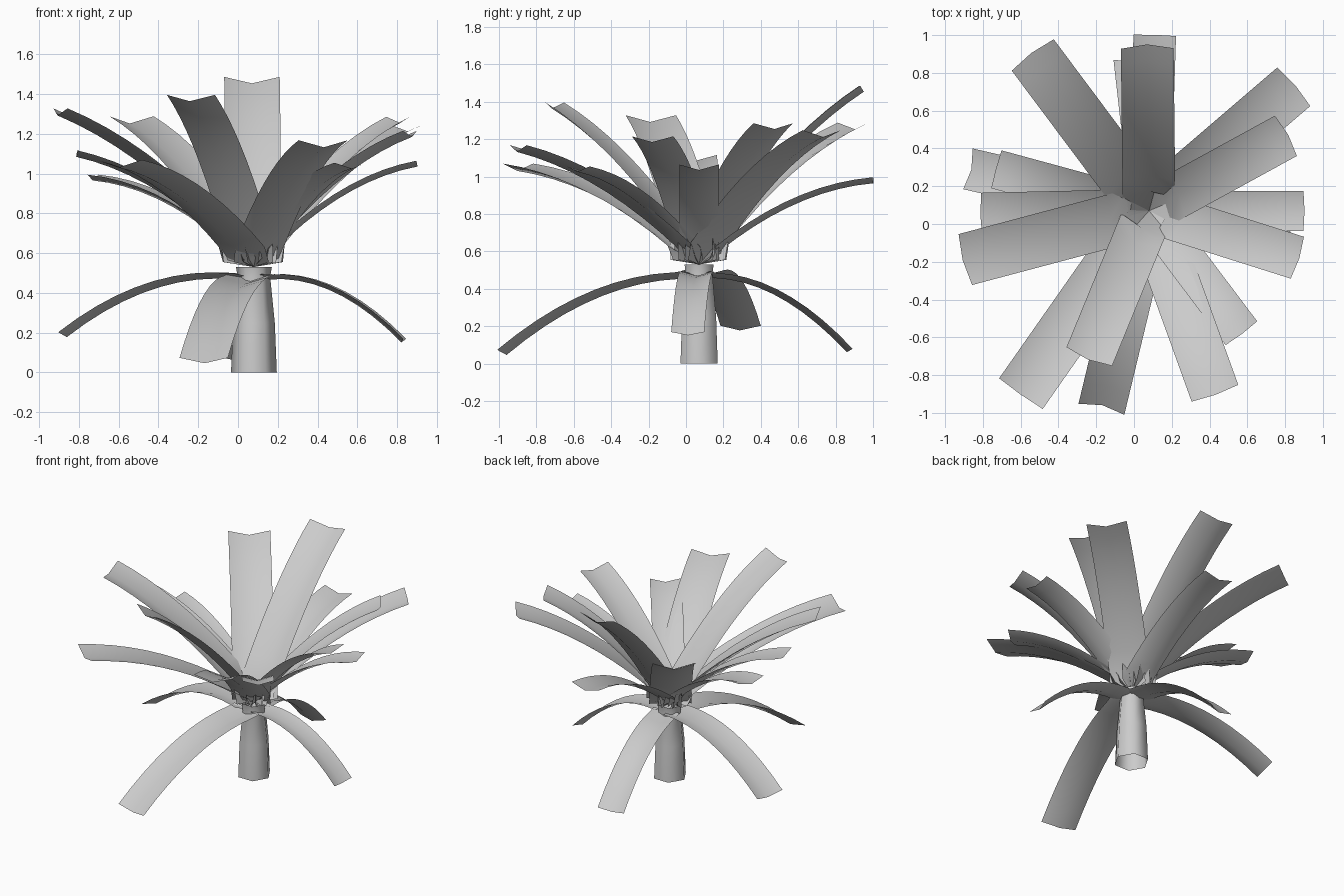
import bpy, bmesh
from math import cos, sin, pi
from mathutils import Vector

if "Cube" in bpy.data.objects:
    bpy.data.objects.remove(bpy.data.objects["Cube"])

CX, CY = 0.08, 0.07          # trunk axis
ROWS = 10                    # segments along each leaf


def add_object(name, rings, closed):
    """Skin consecutive rows of points into a smooth surface."""
    bm = bmesh.new()
    grid = [[bm.verts.new(p) for p in ring] for ring in rings]
    n = len(grid[0])
    for a, b in zip(grid, grid[1:]):
        for j in range(n if closed else n - 1):
            k = (j + 1) % n
            bm.faces.new((a[j], a[k], b[k], b[j]))
    for f in bm.faces:
        f.smooth = True
    mesh = bpy.data.meshes.new(name)
    bm.to_mesh(mesh)
    bm.free()
    ob = bpy.data.objects.new(name, mesh)
    bpy.context.collection.objects.link(ob)


def leaf(name, tip, z0, sag):
    """Arched ribbon with a shallow V section, from the crown to the tip."""
    start = Vector((CX, CY, z0))
    d = Vector(tip) - start
    width = 0.218 * d.length
    h = d.z
    flat = Vector((d.x, d.y, 0))
    reach = flat.length
    out = flat.normalized()
    side = Vector((-out.y, out.x, 0))
    rings = []
    for i in range(ROWS + 1):
        t = i / ROWS
        mid = start + out * (reach * t)
        mid.z = z0 + (h + sag) * t - sag * t * t
        slope = (h + sag - 2 * sag * t) / reach
        normal = (Vector((0, 0, 1)) - out * slope).normalized()
        lift = normal * (0.14 * width)
        if i == 0:           # notched base with forward-swept corners
            lift = out * (0.25 * width) + Vector((0, 0, 0.025))
        mid -= normal * (0.07 * width if i else 0)
        rings.append([mid - side * width / 2 + lift, mid,
                      mid + side * width / 2 + lift])
    add_object(name, rings, False)


# Trunk: open six-sided tapering tube with a flared collar
profile = [(0, 0.115), (0.25, 0.105), (0.48, 0.082), (0.53, 0.09)]
add_object("trunk", [[(CX + r * cos(j * pi / 3), CY + r * sin(j * pi / 3), z)
                      for j in range(6)] for z, r in profile], True)

# Rising leaves: tip positions
rising = [(0.07, 0.94, 1.47), (0.11, 1.0, 0.98), (-0.54, 0.9, 1.27),
          (0.85, 0.73, 1.23), (0.81, 0.47, 1.27), (0.9, 0.07, 1.05),
          (0.87, -0.18, 1.2), (0.57, -0.58, 1.04), (0.43, -0.9, 1.15),
          (-0.24, -0.71, 1.38), (-0.6, -0.9, 1.05), (-0.9, -0.19, 1.31),
          (-0.81, 0.05, 1.1), (-0.73, 0.29, 0.98)]
for i, tip in enumerate(rising):
    leaf(f"rising_leaf_{i + 1}", tip, 0.53, 0.37)

# Drooping leaves below the crown
drooping = [(0.83, 0.01, 0.16), (-0.87, 0.29, 0.19),
            (-0.17, -0.97, 0.06), (-0.01, 0.87, 0.07)]
for i, tip in enumerate(drooping):
    leaf(f"drooping_leaf_{i + 1}", tip, 0.47, 0.46)
